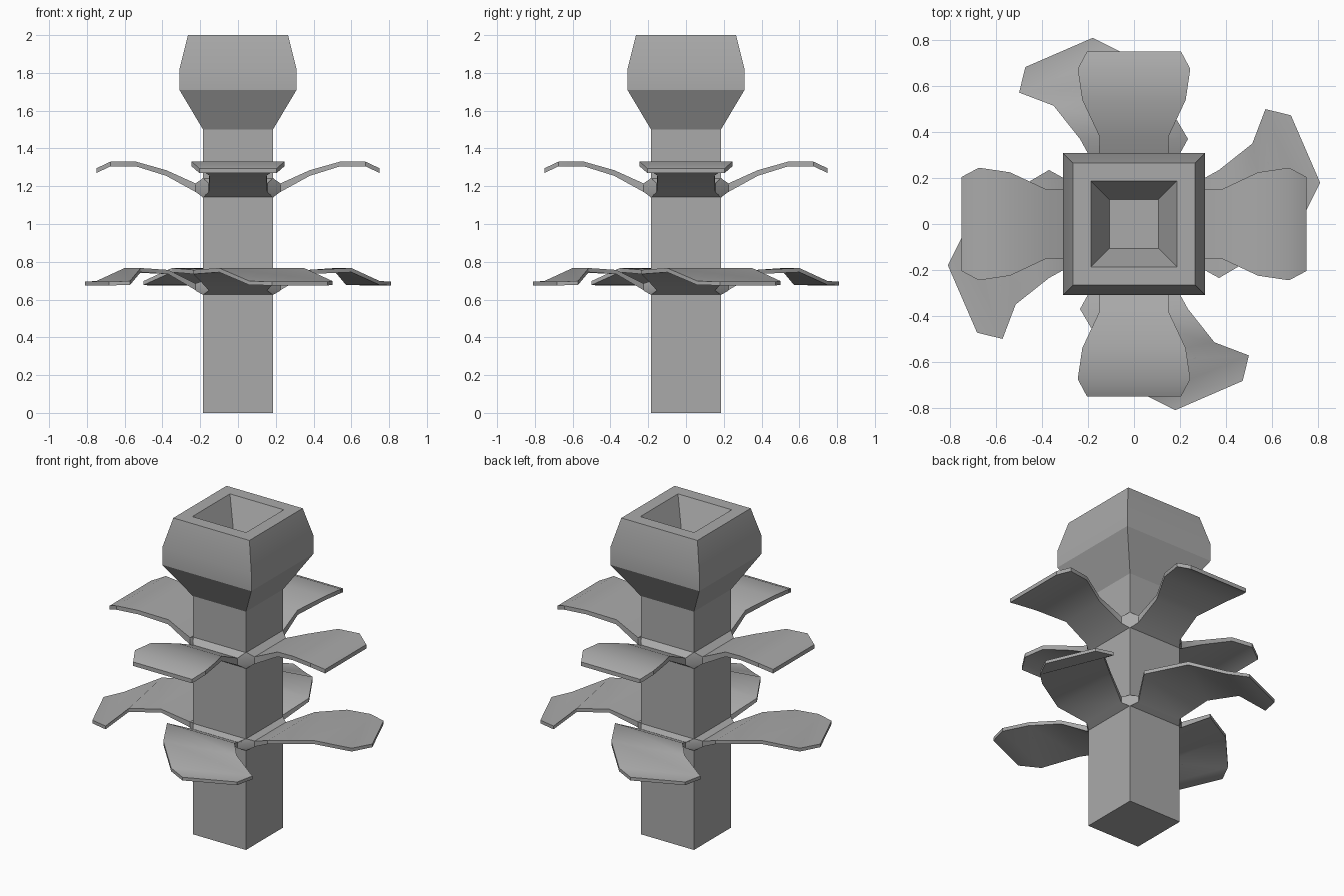
import bpy, bmesh, math
from mathutils import Matrix, Vector

old = bpy.data.objects.get("Cube")
if old:
    bpy.data.objects.remove(old, do_unlink=True)

grey = bpy.data.materials.new("plain_grey")
grey.use_nodes = True
colour = (0.4, 0.4, 0.4, 1)
grey.diffuse_color = colour
grey.node_tree.nodes["Principled BSDF"].inputs["Base Color"].default_value = colour


def finish(bm, name, angle):
    bmesh.ops.recalc_face_normals(bm, faces=bm.faces)
    mesh = bpy.data.meshes.new(name)
    bm.to_mesh(mesh)
    bm.free()
    mesh.materials.append(grey)
    ob = bpy.data.objects.new(name, mesh)
    bpy.context.collection.objects.link(ob)
    bpy.ops.object.select_all(action="DESELECT")
    ob.select_set(True)
    bpy.context.view_layer.objects.active = ob
    bpy.ops.object.shade_smooth_by_angle(angle=math.radians(angle))
    return ob


def loft(bm, loops):
    """Bridge four-cornered loops and cap both ends."""
    rings = [[bm.verts.new(p) for p in loop] for loop in loops]
    for a, b in zip(rings, rings[1:]):
        for i in range(4):
            j = (i + 1) % 4
            bm.faces.new((a[i], a[j], b[j], b[i]))
    bm.faces.new(rings[0][::-1])
    bm.faces.new(rings[-1])


def square(h, z):
    return [(-h, -h, z), (h, -h, z), (h, h, z), (-h, h, z)]


def leaf_section(left, right, bottom, top):
    return [(*left, top), (*right, top), (*right, bottom), (*left, bottom)]


def even_section(half, out, bottom, top):
    return leaf_section((-half, -out), (half, -out), bottom, top)


def four_leaves(tier, sections):
    for i, side in enumerate(("front", "left", "back", "right")):
        bm = bmesh.new()
        loft(bm, sections)
        bm.transform(Matrix.Rotation(i * math.pi / 2, 4, "Z"))
        finish(bm, f"{tier}_leaf_{side}", 30)


def corner_knobs(tier, z, height):
    """Faceted joints between neighbouring leaf roots."""
    inner, edge, near, far = 0.12, 0.185, 0.155, 0.225
    pts = [(inner, inner, z + height / 2), (edge, edge, z), (edge, edge, z + height)]
    for f in (0.3, 0.65):
        pts += [(far, near, z + height * f), (near, far, z + height * f)]
    for i in range(4):
        bm = bmesh.new()
        turn = Matrix.Rotation(i * math.pi / 2, 3, "Z")
        verts = [bm.verts.new(turn @ Vector(p)) for p in pts]
        bmesh.ops.convex_hull(bm, input=verts)
        finish(bm, f"{tier}_knob_{i + 1}", 20)


# Square stem, flared pod and its tapered hollow
bm = bmesh.new()
loft(bm, [square(h, z) for h, z in (
    (0.185, 0), (0.185, 1.5), (0.31, 1.71), (0.31, 1.82),
    (0.265, 2), (0.187, 2), (0.106, 1.82))])
finish(bm, "stem_and_pod", 25)

# Upper tier: straight arching leaves
four_leaves("upper", [
    even_section(0.185, 0.18, 1.14, 1.245),
    even_section(0.155, 0.225, 1.17, 1.215),
    even_section(0.15, 0.38, 1.255, 1.285),
    even_section(0.225, 0.54, 1.305, 1.33),
    even_section(0.245, 0.675, 1.305, 1.33),
    even_section(0.205, 0.75, 1.27, 1.295)])
corner_knobs("upper", 1.14, 0.105)

# Lower tier: leaves that sweep sideways and droop
four_leaves("lower", [
    even_section(0.185, 0.18, 0.625, 0.7),
    even_section(0.155, 0.225, 0.65, 0.685),
    even_section(0.235, 0.37, 0.735, 0.757),
    leaf_section((-0.1, -0.6), (0.35, -0.515), 0.745, 0.767),
    leaf_section((0.06, -0.75), (0.5, -0.572), 0.677, 0.698),
    leaf_section((0.18, -0.81), (0.473, -0.683), 0.675, 0.695)])
corner_knobs("lower", 0.625, 0.075)
